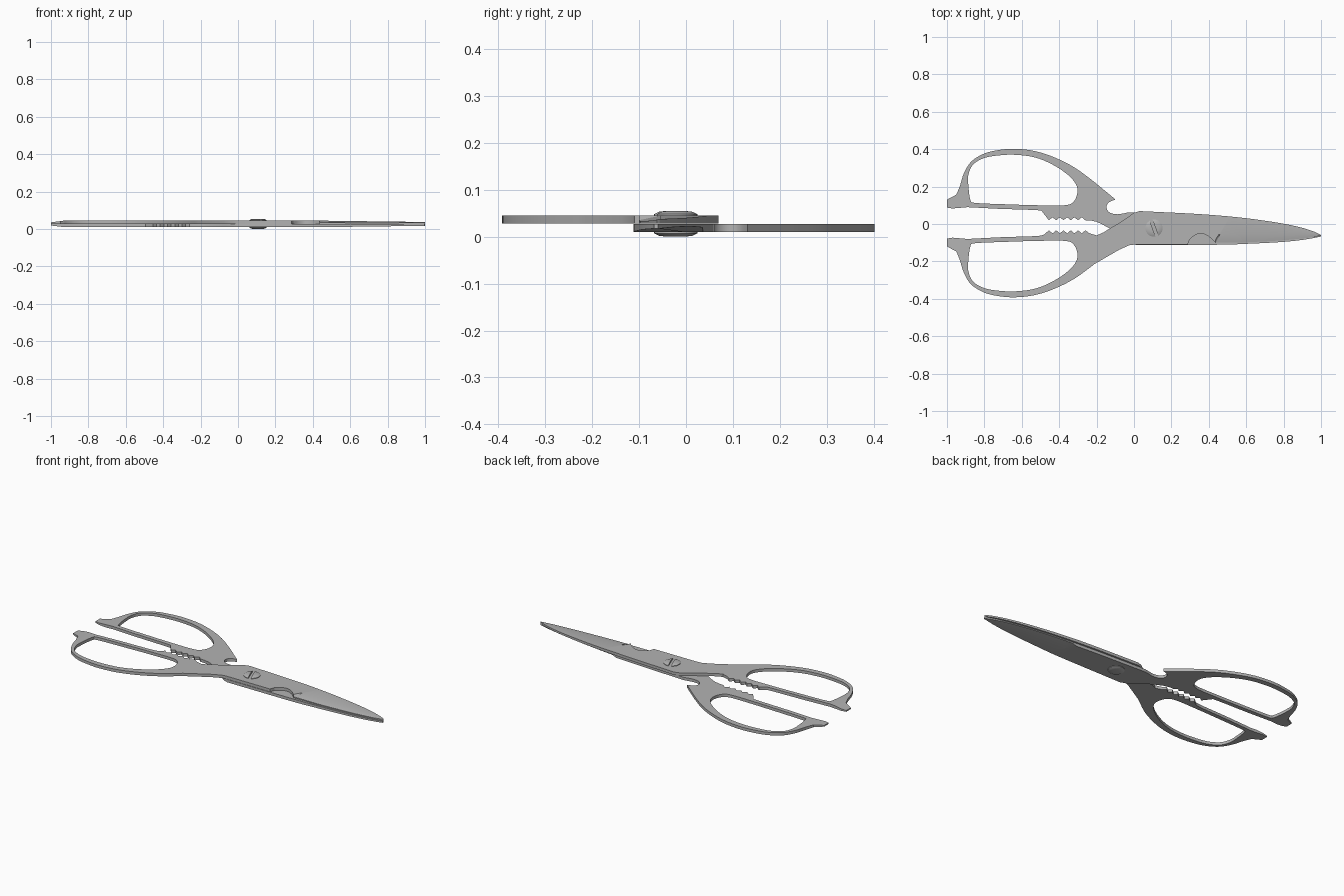
import bpy
import bmesh
import math
from mathutils import Vector

cube = bpy.data.objects.get("Cube")
if cube:
    bpy.data.objects.remove(cube, do_unlink=True)

steel = bpy.data.materials.new("brushed_steel")
steel_colour = (0.45, 0.45, 0.45, 1)
steel.use_nodes = True
steel.diffuse_color = steel_colour
steel.node_tree.nodes["Principled BSDF"].inputs["Base Color"].default_value = steel_colour


def smooth(points, closed=False, steps=4):
    """Pass a rounded curve through the given points."""
    pts = [Vector(p) for p in points]
    count = len(pts)
    result = []
    for i in range(count if closed else count - 1):
        if closed:
            a, b, c, d = (pts[(i + k) % count] for k in (-1, 0, 1, 2))
        else:
            a, b, c, d = (pts[min(max(i + k, 0), count - 1)] for k in (-1, 0, 1, 2))
        for s in range(steps):
            t = s / steps
            result.append(tuple(b + (c - a) * (t / 2)
                                + (a * 2 - b * 5 + c * 4 - d) * (t * t / 2)
                                + (b * 3 - a - c * 3 + d) * (t ** 3 / 2)))
    if not closed:
        result.append(tuple(pts[-1]))
    return result


def mirror(points):
    """Reflect an outline across the line between the two handles."""
    return [(x, 0.01 - y) for x, y in points]


def teeth(tip, root):
    """Row of gripping teeth on the inside of a handle."""
    count = 11
    return [(-0.26 - 0.195 * i / (count - 1), root if i % 2 else tip) for i in range(count)]


def finish(bm, name):
    bmesh.ops.recalc_face_normals(bm, faces=bm.faces[:])
    mesh = bpy.data.meshes.new(name)
    bm.to_mesh(mesh)
    bm.free()
    mesh.materials.append(steel)
    obj = bpy.data.objects.new(name, mesh)
    bpy.context.collection.objects.link(obj)
    bpy.ops.object.select_all(action="DESELECT")
    obj.select_set(True)
    bpy.context.view_layer.objects.active = obj
    bpy.ops.object.shade_smooth_by_angle(angle=math.radians(25))
    return obj


def scissor_half(name, outline, hole, inner_z, outer_z, ridge, edge_side):
    """Extrude a flat half, then grind its blade and thin its ends."""
    bm = bmesh.new()
    edges = []
    for loop in (outline, hole):
        verts = [bm.verts.new((x, y, inner_z)) for x, y in loop]
        edges += [bm.edges.new((v, verts[i - 1])) for i, v in enumerate(verts)]
    bmesh.ops.triangle_fill(bm, edges=edges, use_beauty=True, normal=(0, 0, 1))
    region = bmesh.ops.extrude_face_region(bm, geom=bm.faces[:])
    for item in region["geom"]:
        if isinstance(item, bmesh.types.BMVert):
            item.co.z = outer_z

    # Cut lines where the surface changes slope
    start, end = (Vector((x, y, 0)) for x, y in ridge)
    side = Vector((start.y - end.y, end.x - start.x, 0)).normalized() * edge_side

    def cut(faces, point, normal):
        geom = set(faces)
        for f in faces:
            geom.update(f.edges)
            geom.update(f.verts)
        bmesh.ops.bisect_plane(bm, geom=list(geom), plane_co=point, plane_no=normal)

    for x in (start.x, -0.93):
        cut(bm.faces[:], (x, 0, 0), (1, 0, 0))
    blade = [f for f in bm.faces if f.calc_center_median().x > start.x]
    cut(blade, start, side)

    # Lower the outer face at the ground edge, point and handle tip
    inward = 1 if inner_z > outer_z else -1
    for v in bm.verts:
        if abs(v.co.z - outer_z) > 1e-5:
            continue
        drop = max(0, -0.93 - v.co.x) * 0.13
        if v.co.x > start.x:
            drop += (v.co.x - start.x) * 0.013
            flat = Vector((v.co.x, v.co.y, 0))
            drop += max(0, (flat - start).dot(side)) * 0.22
        v.co.z += inward * min(drop, 0.015)
    return finish(bm, name)


# Handle profiles shared by both halves
bow_outer = [(-1, 0.088), (-1, 0.13)] + smooth([
    (-0.95, 0.157), (-0.93, 0.206), (-0.91, 0.27), (-0.87, 0.334), (-0.8, 0.377),
    (-0.72, 0.396), (-0.635, 0.402), (-0.53, 0.39), (-0.425, 0.356),
    (-0.318, 0.302), (-0.211, 0.224)])
bow_hole = smooth([
    (-0.886, 0.21), (-0.885, 0.265), (-0.86, 0.318), (-0.8, 0.353), (-0.72, 0.367),
    (-0.634, 0.37), (-0.53, 0.356), (-0.436, 0.318), (-0.356, 0.265),
    (-0.313, 0.217), (-0.302, 0.174), (-0.318, 0.126), (-0.361, 0.101),
    (-0.505, 0.1), (-0.7, 0.106), (-0.85, 0.113), (-0.875, 0.13)], closed=True)
bow_inner = [(-0.495, 0.072), (-0.53, 0.075), (-0.72, 0.081),
             (-0.89, 0.09), (-0.97, 0.083)]

# Lower half, with the bottle hook and hidden blade
hook = smooth([(-0.099, 0.131), (-0.136, 0.115), (-0.147, 0.088),
               (-0.131, 0.062), (-0.09, 0.052), (-0.03, 0.062)])
lower_edge = smooth([(0.12, 0.055), (0.35, 0.043), (0.565, 0.025),
                     (0.75, 0), (0.9, -0.03), (1, -0.06)])
lower_spine = smooth([(0.997, -0.068), (0.9, -0.085), (0.78, -0.097),
                      (0.6, -0.106), (0.44, -0.111), (0.008, -0.111)])
lower_neck = [(-0.024, -0.1), (-0.067, -0.065), (-0.13, -0.024),
              (-0.168, -0.003), (-0.2, 0.012), (-0.238, 0.02)]
scissor_half("lower_half",
             bow_outer + hook + lower_edge + lower_spine + lower_neck
             + teeth(0.02, 0.036) + [(-0.479, 0.051)] + bow_inner,
             bow_hole, 0.027, 0.01, ((0.435, -0.005), (1, -0.058)), 1)

# Upper half, with the notch in its cutting edge
shoulder = [(-0.078, -0.137), (-0.024, -0.113), (0.008, -0.11), (0.287, -0.11)]
notch = smooth([(0.297, -0.083), (0.324, -0.061), (0.36, -0.051),
                (0.4, -0.067), (0.436, -0.1)])
upper_edge = smooth([(0.6, -0.098), (0.78, -0.088), (0.92, -0.075), (1, -0.062)])
upper_spine = smooth([(0.995, -0.056), (0.95, -0.036), (0.87, -0.013), (0.75, 0.01),
                      (0.565, 0.035), (0.35, 0.053), (0.136, 0.064), (0.03, 0.069)])
upper_neck = [(0, 0.06), (-0.067, 0.013), (-0.13, -0.024), (-0.163, -0.045),
              (-0.2, -0.061), (-0.238, -0.05)]
scissor_half("upper_half",
             mirror(bow_outer) + shoulder + notch + upper_edge + upper_spine + upper_neck
             + teeth(-0.034, -0.05) + [(-0.479, -0.055)] + mirror(bow_inner),
             mirror(bow_hole), 0.028, 0.045, ((0.435, -0.055), (1, -0.055)), -1)

# Pivot screw: domed head split by a slot above, plain dome below
pivot = Vector((0.107, -0.022, 0))


def dome(name, base_z, direction, slot_side=0):
    bm = bmesh.new()
    rings = []
    for radius, height in ((0.046, -0.003), (0.046, 0.003), (0.036, 0.008), (0.02, 0.01)):
        ring = [bm.verts.new((pivot.x + radius * math.cos(a), pivot.y + radius * math.sin(a),
                              base_z + direction * height))
                for a in (math.tau * i / 32 for i in range(32))]
        rings.append(ring)
    for low, high in zip(rings, rings[1:]):
        for i in range(32):
            bm.faces.new((low[i - 1], low[i], high[i], high[i - 1]))
    bm.faces.new(rings[0])
    bm.faces.new(rings[-1])
    if slot_side:
        across = Vector((0.94, 0.34, 0)) * slot_side
        geom = bm.verts[:] + bm.edges[:] + bm.faces[:]
        sliced = bmesh.ops.bisect_plane(bm, geom=geom, plane_co=pivot + across * 0.008,
                                        plane_no=across, clear_inner=True)
        rim = [e for e in sliced["geom_cut"] if isinstance(e, bmesh.types.BMEdge)]
        bmesh.ops.holes_fill(bm, edges=rim)
    finish(bm, name)


dome("screw_head_left", 0.045, 1, 1)
dome("screw_head_right", 0.045, 1, -1)
dome("screw_base", 0.01, -1)
